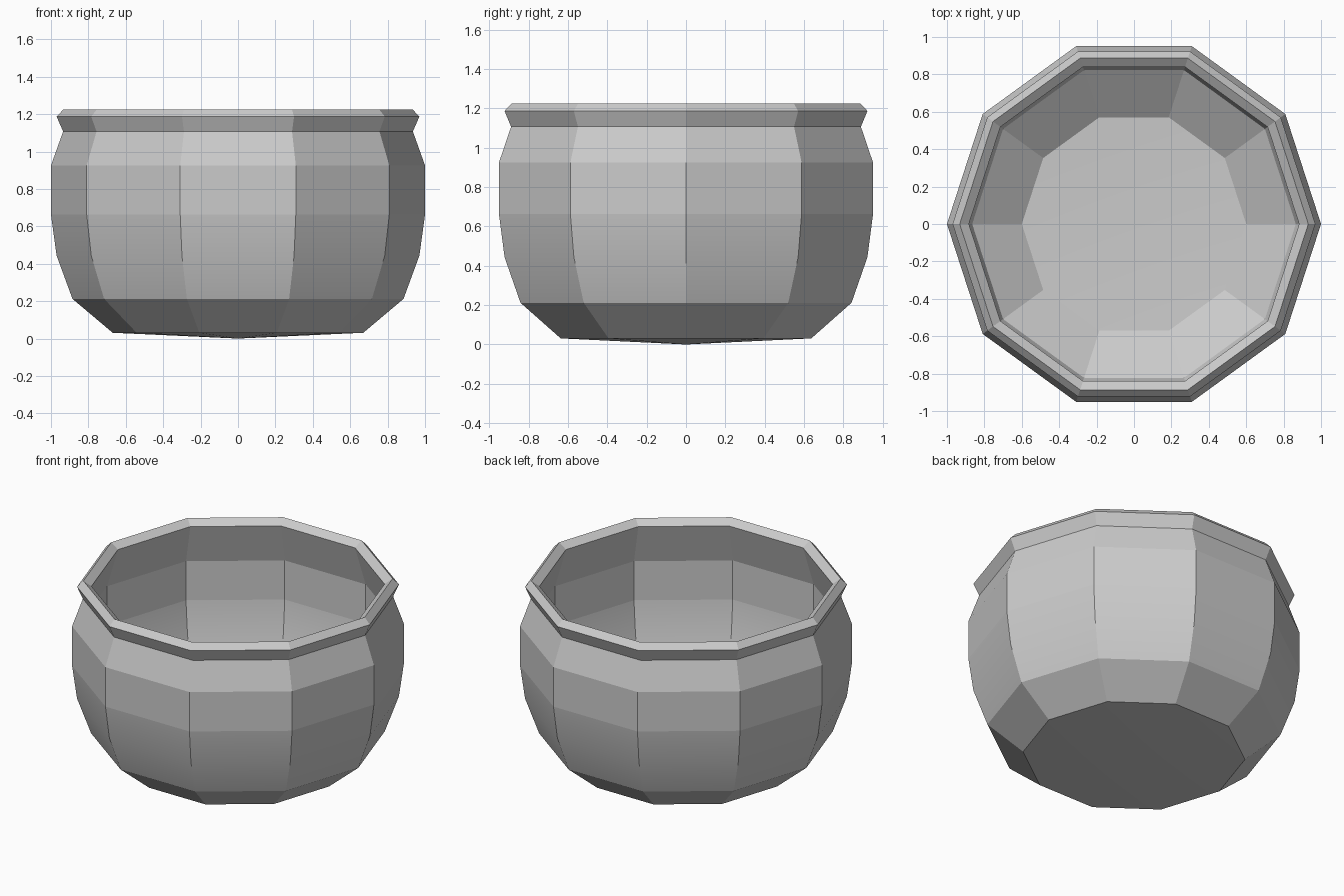
import bpy, bmesh
from math import cos, sin, pi, radians

if "Cube" in bpy.data.objects:
    bpy.data.objects.remove(bpy.data.objects["Cube"])

SIDES = 10

# Half cross-section (radius, height): underside, outer wall, lip, inner wall, floor
profile = [
    (0.0, 0.0), (0.67, 0.031), (0.885, 0.212), (0.97, 0.444), (1.0, 0.663),
    (1.0, 0.925), (0.935, 1.107), (0.97, 1.187), (0.932, 1.226),
    (0.883, 1.19), (0.963, 0.925), (0.963, 0.665),
    (0.935, 0.45), (0.865, 0.26), (0.60, 0.075), (0.0, 0.05),
]

bm = bmesh.new()


def ring(r, z):
    if r == 0:
        return [bm.verts.new((0, 0, z))]
    return [bm.verts.new((r * cos(2 * pi * i / SIDES), r * sin(2 * pi * i / SIDES), z))
            for i in range(SIDES)]


# Ten-sided pot turned from the profile
rings = [ring(r, z) for r, z in profile]
for band, (a, b) in enumerate(zip(rings, rings[1:])):
    for i in range(SIDES):
        j = (i + 1) % SIDES
        if len(a) == 1:
            face = bm.faces.new((a[0], b[j], b[i]))
        elif len(b) == 1:
            face = bm.faces.new((a[i], a[j], b[0]))
        else:
            face = bm.faces.new((a[i], a[j], b[j], b[i]))
        # Only the lower belly, inside and out, and the two end discs are softly shaded
        face.smooth = band in (0, 2, 3, 11, 12, len(rings) - 2)

bmesh.ops.recalc_face_normals(bm, faces=bm.faces)
for e in bm.edges:
    e.smooth = e.calc_face_angle(0) < radians(20)

mesh = bpy.data.meshes.new("pot")
bm.to_mesh(mesh)
bm.free()
pot = bpy.data.objects.new("pot", mesh)
bpy.context.collection.objects.link(pot)
